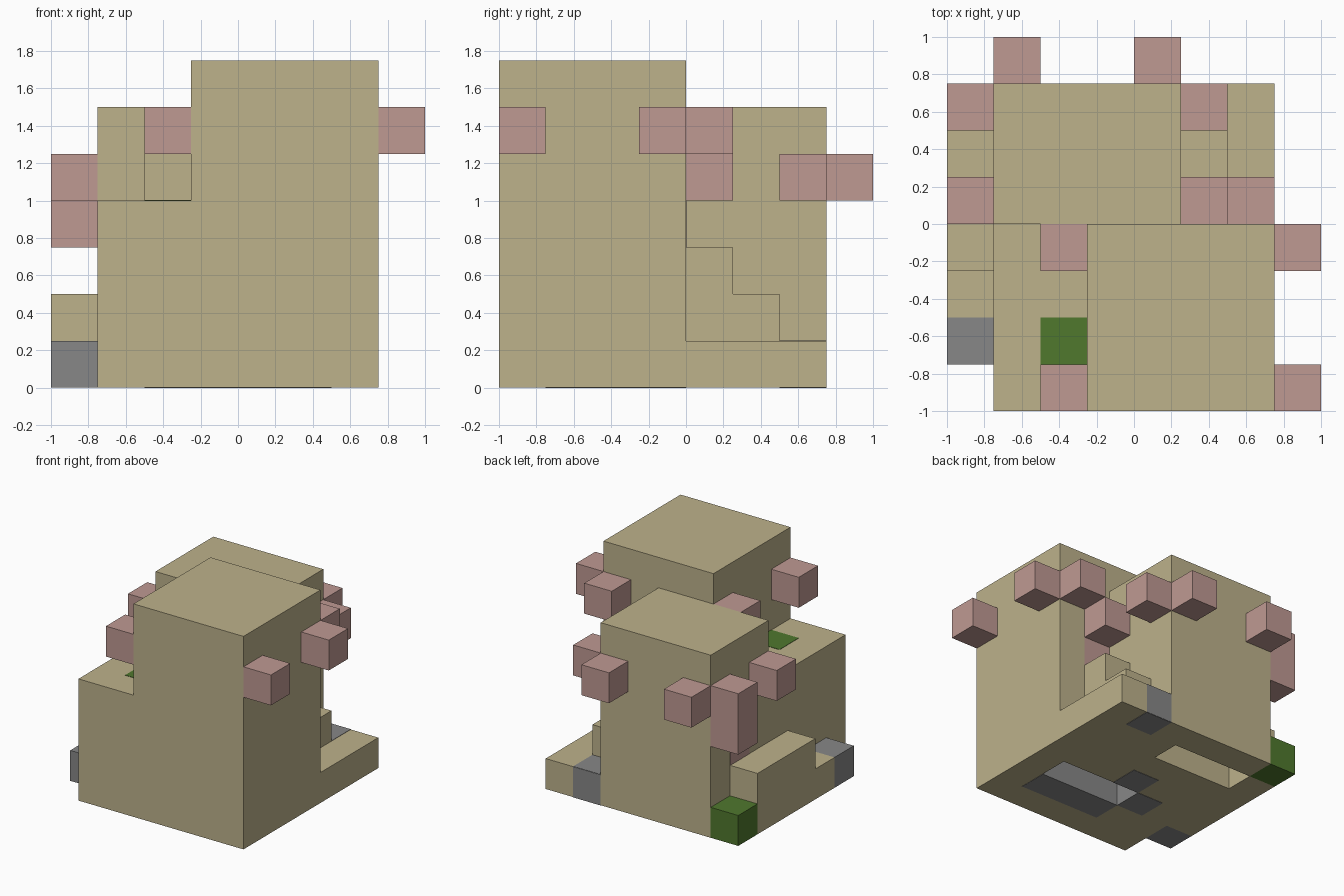
import bpy, bmesh

cube = bpy.data.objects.get("Cube")
if cube:
    bpy.data.objects.remove(cube, do_unlink=True)

U = 0.25  # one block


def material(name, rgb):
    m = bpy.data.materials.new(name)
    m.use_nodes = True
    m.diffuse_color = (*rgb, 1)
    bsdf = m.node_tree.nodes["Principled BSDF"]
    bsdf.inputs["Base Color"].default_value = (*rgb, 1)
    bsdf.inputs["Roughness"].default_value = 0.9
    return m


SAND = material("sand", (0.51, 0.445, 0.26))
PINK = material("dusty pink", (0.52, 0.32, 0.29))
GRAY = material("stone gray", (0.245, 0.245, 0.245))
GREEN = material("leaf green", (0.08, 0.188, 0.027))


def prism(name, mat, profile, start, depth):
    """Extrude an x-z outline along +y; all sizes are in blocks."""
    bm = bmesh.new()
    face = bm.faces.new([bm.verts.new((x * U, start * U, z * U)) for x, z in profile])
    new = bmesh.ops.extrude_face_region(bm, geom=[face])["geom"]
    verts = [v for v in new if isinstance(v, bmesh.types.BMVert)]
    bmesh.ops.translate(bm, vec=(0, depth * U, 0), verts=verts)
    bmesh.ops.recalc_face_normals(bm, faces=bm.faces)
    mesh = bpy.data.meshes.new(name)
    bm.to_mesh(mesh)
    bm.free()
    mesh.materials.append(mat)
    obj = bpy.data.objects.new(name, mesh)
    bpy.context.collection.objects.link(obj)
    return obj


def block(name, mat, corner, size=(1, 1, 1)):
    x, y, z = corner
    w, d, h = size
    return prism(name, mat, [(x, z), (x + w, z), (x + w, z + h), (x, z + h)], y, d)


def carve(target, corner, size):
    """Cut a box-shaped slot out of a part."""
    cutter = block("slot_cutter", SAND, corner, size)
    mod = target.modifiers.new("slot", "BOOLEAN")
    mod.operation, mod.solver, mod.object = "DIFFERENCE", "EXACT", cutter
    bpy.context.view_layer.objects.active = target
    bpy.ops.object.modifier_apply(modifier=mod.name)
    bpy.data.objects.remove(cutter, do_unlink=True)


# Main masses
front_tower = prism("front_tower", SAND,
                    [(-3, 0), (3, 0), (3, 7), (-1, 7), (-1, 4), (-3, 4)], -4, 4)
back_tower = block("back_tower", SAND, (-3, 0, 0), (4, 3, 6))
block("low_ledge", SAND, (1, 0, 0), (2, 3, 1))

# Slots in the underside; the front one is lined with stone
carve(front_tower, (-1, -2, -1), (3, 1, 2))
carve(back_tower, (-3.2, 1, -1), (3.2, 1, 2))
front_tower.data.materials.append(GRAY)
for p in front_tower.data.polygons:
    c = p.center / U
    if 0 < c.z <= 1.01 and -1.1 < c.x < 2.1 and -2.1 < c.y < -0.9:
        p.material_index = 1

# Steps beside the towers
block("ledge_step_high", SAND, (1, 0, 1), (1, 1, 2))
block("ledge_step_low", SAND, (1, 1, 1))
block("shelf_step", SAND, (-2, -1, 4))
block("side_step_high", SAND, (-4, -1, 0), (1, 3, 2))
block("side_step_low", SAND, (-4, -2, 0))

# Stone and green blocks at the ground
block("side_stone", GRAY, (-4, -3, 0))
block("corner_bush", GREEN, (-4, 2, 0))
T = 0.02  # plate thickness, half of it sunk into the surface
block("ledge_stone_top", GRAY, (1, 2, 1 - T / 2), (1, 1, T))
block("ledge_stone_back", GRAY, (1, 3 - T / 2, 0), (1, T, 1))
block("shelf_moss", GREEN, (-2, -3, 4 - T / 2), (1, 1, T))

# Stone patches on the underside
for x, y, w in [(-1, -3, 3), (-2, -2, 1), (-1, -1, 1), (1, 2, 1)]:
    block("floor_stone", GRAY, (x, y, -T / 2), (w, 1, T))

# Pink patches set flush in the walls
block("back_wall_patch", PINK, (1, -T / 2, 3), (1, T, 1))
block("side_wall_patch", PINK, (-3 - T / 2, 1, 2), (T, 1, 1))

# Pink blocks round the front tower
for corner in [(-2, -4, 5), (-2, -1, 5), (3, -4, 5), (3, -1, 5), (2, 0, 5)]:
    block("front_tower_blossom", PINK, corner)

# Pink blocks round the back tower
for corner in [(1, 0, 4), (1, 2, 4), (0, 3, 4), (-3, 3, 4), (-4, 0, 4)]:
    block("back_tower_blossom", PINK, corner)
block("hanging_blossom", PINK, (-4, 2, 3), (1, 1, 2))
